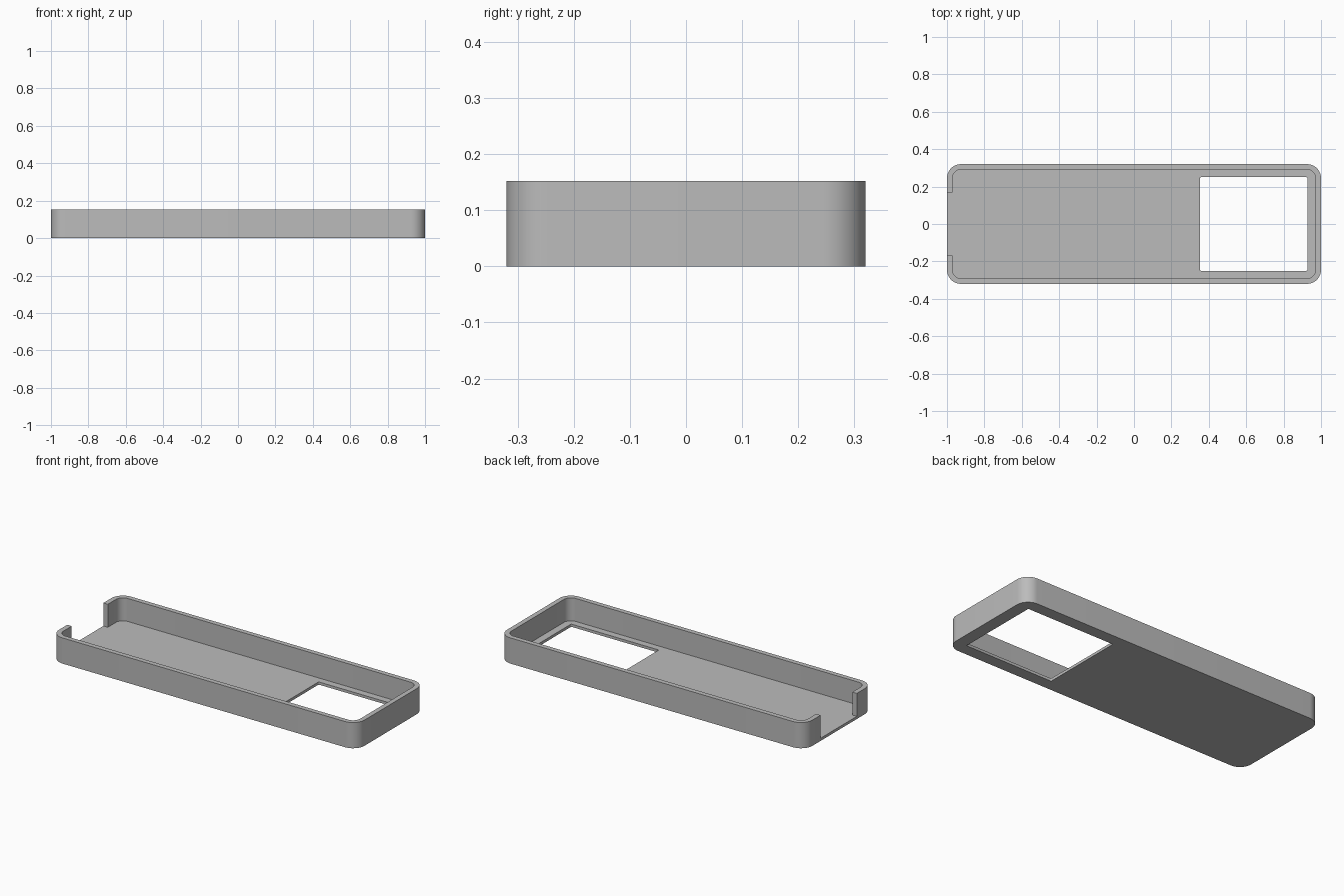
import bpy
import bmesh
from math import cos, sin, pi

if "Cube" in bpy.data.objects:
    bpy.data.objects.remove(bpy.data.objects["Cube"], do_unlink=True)

HALF_X, HALF_Y, HEIGHT = 1.0, 0.32, 0.152
WALL, FLOOR, RADIUS = 0.029, 0.016, 0.075
ABOVE = HEIGHT + 0.1

grey = bpy.data.materials.new("plain_grey")
grey.use_nodes = True
colour = (0.5, 0.5, 0.5, 1)
grey.diffuse_color = colour
grey.node_tree.nodes["Principled BSDF"].inputs["Base Color"].default_value = colour


def rounded_block(name, x0, x1, half_y, z0, z1, radius, steps=12):
    """Upright prism with a rounded rectangular outline."""
    bm = bmesh.new()
    outline = []
    corners = [(x1, half_y, 0), (x0, half_y, 1), (x0, -half_y, 2), (x1, -half_y, 3)]
    for cx, cy, quarter in corners:
        mx = cx - radius if cx == x1 else cx + radius
        my = cy - radius if cy > 0 else cy + radius
        for i in range(steps + 1):
            a = (quarter + i / steps) * pi / 2
            outline.append(bm.verts.new((mx + radius * cos(a), my + radius * sin(a), z0)))
    base = bm.faces.new(outline)
    top = bmesh.ops.extrude_face_region(bm, geom=[base])["geom"]
    bmesh.ops.translate(bm, vec=(0, 0, z1 - z0),
                        verts=[v for v in top if isinstance(v, bmesh.types.BMVert)])
    bmesh.ops.recalc_face_normals(bm, faces=bm.faces)
    mesh = bpy.data.meshes.new(name)
    bm.to_mesh(mesh)
    bm.free()
    mesh.materials.append(grey)
    obj = bpy.data.objects.new(name, mesh)
    bpy.context.collection.objects.link(obj)
    return obj


# Solid outer body
tray = rounded_block("tray", -HALF_X, HALF_X, HALF_Y, 0, HEIGHT, RADIUS)

# Hollow interior, floor window and open slot in the end wall
cutters = [
    rounded_block("cavity_cutter", WALL - HALF_X, HALF_X - WALL, HALF_Y - WALL,
                  FLOOR, ABOVE, RADIUS - WALL),
    rounded_block("window_cutter", 0.353, 0.927, 0.25, -0.1, ABOVE, 0.006, 4),
    rounded_block("slot_cutter", -1.1, -0.9, 0.169, FLOOR, ABOVE, 0.005, 1),
]
for cutter in cutters:
    cutter.hide_render = True
    cut = tray.modifiers.new(cutter.name, "BOOLEAN")
    cut.operation = "DIFFERENCE"
    cut.solver = "EXACT"
    cut.object = cutter

# Bake the cuts and drop the cutters
bpy.context.view_layer.update()
depsgraph = bpy.context.evaluated_depsgraph_get()
finished = bpy.data.meshes.new_from_object(tray.evaluated_get(depsgraph))
tray.modifiers.clear()
tray.data = finished
for cutter in cutters:
    bpy.data.objects.remove(cutter, do_unlink=True)

# Smooth corners, crisp rims
for obj in bpy.context.selected_objects:
    obj.select_set(False)
tray.select_set(True)
bpy.context.view_layer.objects.active = tray
bpy.ops.object.shade_smooth_by_angle(angle=pi / 6)
